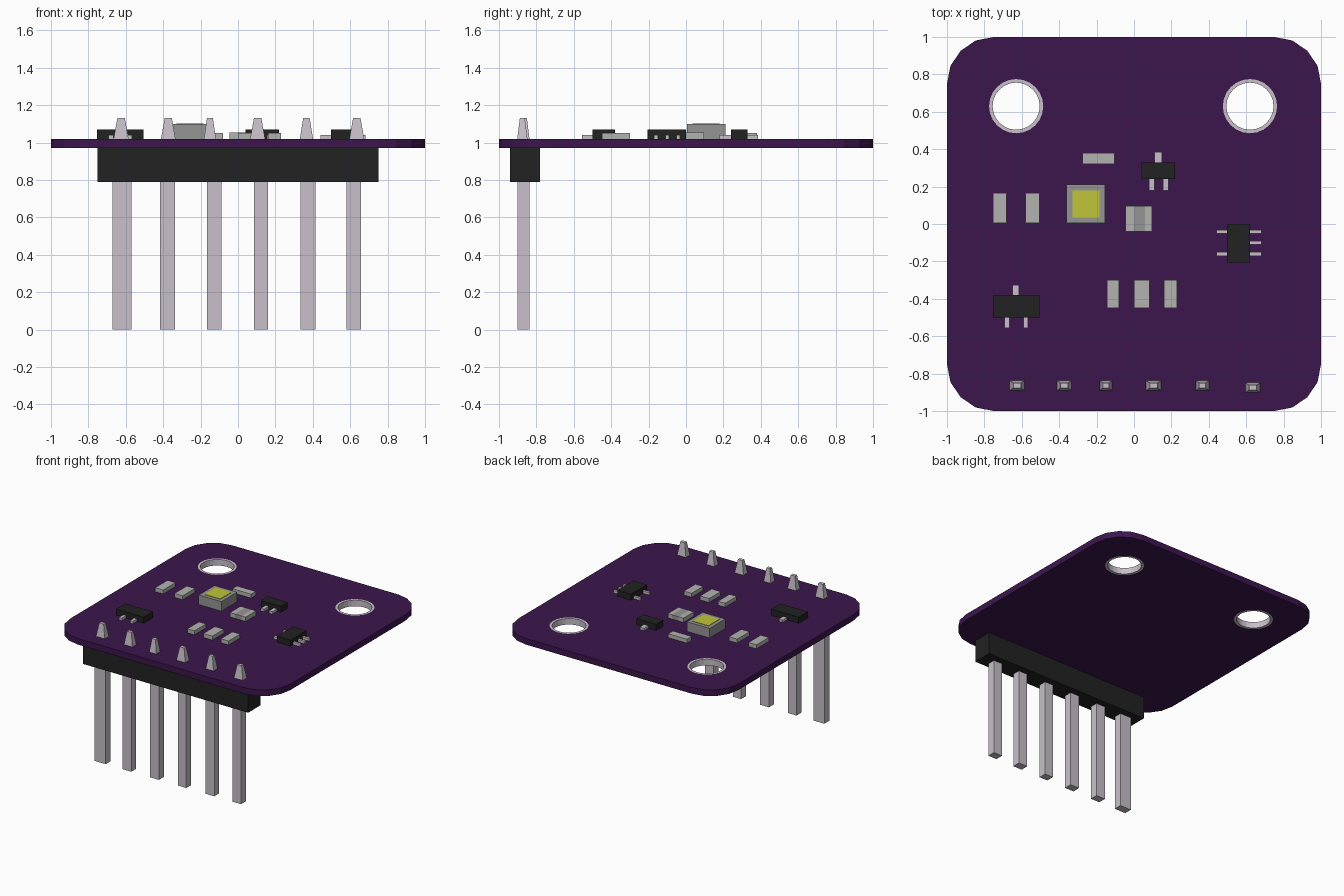
import bpy, bmesh, math

if "Cube" in bpy.data.objects:
    bpy.data.objects.remove(bpy.data.objects["Cube"])

def mat(name, r, g, b):
    m = bpy.data.materials.new(name)
    m.diffuse_color = (r, g, b, 1)
    m.use_nodes = True
    m.node_tree.nodes["Principled BSDF"].inputs["Base Color"].default_value = m.diffuse_color
    return m

PURPLE = mat("board_purple", 0.045, 0.008, 0.075)
BLACK = mat("plastic_black", 0.016, 0.016, 0.016)
METAL = mat("pin_metal", 0.58, 0.53, 0.59)
GREY = mat("chip_grey", 0.45, 0.45, 0.44)
DARK = mat("sensor_grey", 0.30, 0.30, 0.30)
YELLOW = mat("sensor_yellow", 0.52, 0.56, 0.04)
TOP, BOTTOM = 1.02, 0.97

def finish(name, bm, material):
    bmesh.ops.recalc_face_normals(bm, faces=bm.faces)
    me = bpy.data.meshes.new(name)
    bm.to_mesh(me)
    bm.free()
    me.materials.append(material)
    ob = bpy.data.objects.new(name, me)
    bpy.context.collection.objects.link(ob)
    return ob

def add_box(bm, x0, x1, y0, y1, z0, z1, taper=1.0):
    cx, cy = (x0 + x1) / 2, (y0 + y1) / 2
    for v in bmesh.ops.create_cube(bm, size=1)["verts"]:
        s = taper if v.co.z > 0 else 1
        v.co = (cx + v.co.x * (x1 - x0) * s, cy + v.co.y * (y1 - y0) * s,
                z0 + (v.co.z + 0.5) * (z1 - z0))

def boxes(name, material, *dims):
    bm = bmesh.new()
    for d in dims:
        add_box(bm, *d)
    return finish(name, bm, material)

def circle(cx, cy, r, n=24):
    return [(cx + r * math.cos(2 * math.pi * i / n), cy + r * math.sin(2 * math.pi * i / n))
            for i in range(n)]

def plate(name, loops, z0, z1, material):
    """Solid plate from an outline and hole loops."""
    bm = bmesh.new()
    edges = []
    for loop in loops:
        vs = [bm.verts.new((x, y, z0)) for x, y in loop]
        edges += [bm.edges.new((vs[i - 1], vs[i])) for i in range(len(vs))]
    bmesh.ops.triangle_fill(bm, edges=edges, use_beauty=True, use_dissolve=False)
    ext = bmesh.ops.extrude_face_region(bm, geom=bm.faces[:], use_keep_orig=True)
    for v in ext["geom"]:
        if isinstance(v, bmesh.types.BMVert):
            v.co.z = z1
    return finish(name, bm, material)

# Circuit board with rounded corners and two mounting holes
R = 0.25
outline = []
for k, (sx, sy) in enumerate([(1, 1), (-1, 1), (-1, -1), (1, -1)]):
    for i in range(5):
        a = math.pi / 2 * (k + i / 4)
        outline.append((sx * (1 - R) + R * math.cos(a), sy * (1 - R) + R * math.sin(a)))
holes = [(-0.63, 0.63), (0.62, 0.63)]
plate("circuit_board", [outline] + [circle(x, y, 0.145) for x, y in holes], BOTTOM, TOP, PURPLE)

# Metal rings lining the holes
for i, (x, y) in enumerate(holes):
    plate(f"hole_ring_{i + 1}", [circle(x, y, 0.145), circle(x, y, 0.126)], BOTTOM, TOP, METAL)

# Pin header: plastic strip, long pins below, tapered solder tips above
boxes("header_strip", BLACK, (-0.75, 0.75, -0.94, -0.78, 0.79, BOTTOM))
pins = [(-0.62, 0.10, -0.625, 0.08), (-0.378, 0.08, -0.373, 0.077), (-0.127, 0.08, -0.15, 0.064),
        (0.123, 0.075, 0.105, 0.08), (0.375, 0.08, 0.366, 0.07), (0.618, 0.077, 0.635, 0.08)]
for i, (px, pw, tx, tw) in enumerate(pins):
    boxes(f"header_pin_{i + 1}", METAL, (px - pw / 2, px + pw / 2, -0.90, -0.836, 0, 0.80))
    ty = -0.875 if i == 5 else -0.864
    boxes(f"solder_tip_{i + 1}", METAL,
          (tx - tw / 2, tx + tw / 2, ty - 0.027, ty + 0.027, TOP, 1.13, 0.5))

# Small passive chips
passives = [(-0.755, -0.682, 0.005, 0.165), (-0.58, -0.505, 0.005, 0.165),
            (-0.275, -0.105, 0.32, 0.38), (-0.145, -0.08, -0.45, -0.30),
            (0.0, 0.082, -0.45, -0.30), (0.16, 0.23, -0.45, -0.30)]
for i, d in enumerate(passives):
    boxes(f"resistor_{i + 1}", GREY, (*d, TOP, 1.052))

# Capacitor with end terminals
boxes("capacitor_body", DARK, (0.0, 0.06, -0.04, 0.097, TOP, 1.055))
boxes("capacitor_terminals", GREY, (-0.045, 0.0, -0.04, 0.097, TOP, 1.055),
      (0.06, 0.097, -0.04, 0.097, TOP, 1.055))

# Light sensor with yellow window
boxes("sensor_body", DARK, (-0.36, -0.155, 0.005, 0.21, TOP, 1.098))
boxes("sensor_window", YELLOW, (-0.33, -0.185, 0.035, 0.18, 1.09, 1.101))

# Black packages with metal leads: name, body extents, lead extents
packages = [
    ("transistor", (0.04, 0.22, 0.24, 0.33),
     [(0.11, 0.15, 0.33, 0.385), (0.08, 0.11, 0.18, 0.24), (0.155, 0.185, 0.18, 0.24)]),
    ("regulator", (-0.755, -0.505, -0.50, -0.38),
     [(-0.65, -0.615, -0.38, -0.325), (-0.692, -0.665, -0.555, -0.50),
      (-0.592, -0.566, -0.555, -0.50)]),
    ("logic_chip", (0.497, 0.62, -0.205, 0.0),
     [(0.62, 0.682, y - 0.01, y + 0.01) for y in (-0.042, -0.10, -0.16)]
     + [(0.44, 0.497, y - 0.01, y + 0.01) for y in (-0.042, -0.16)]),
]
for name, body, leads in packages:
    boxes(f"{name}_body", BLACK, (*body, TOP, 1.07))
    boxes(f"{name}_leads", METAL, *[(*d, TOP, 1.04) for d in leads])
